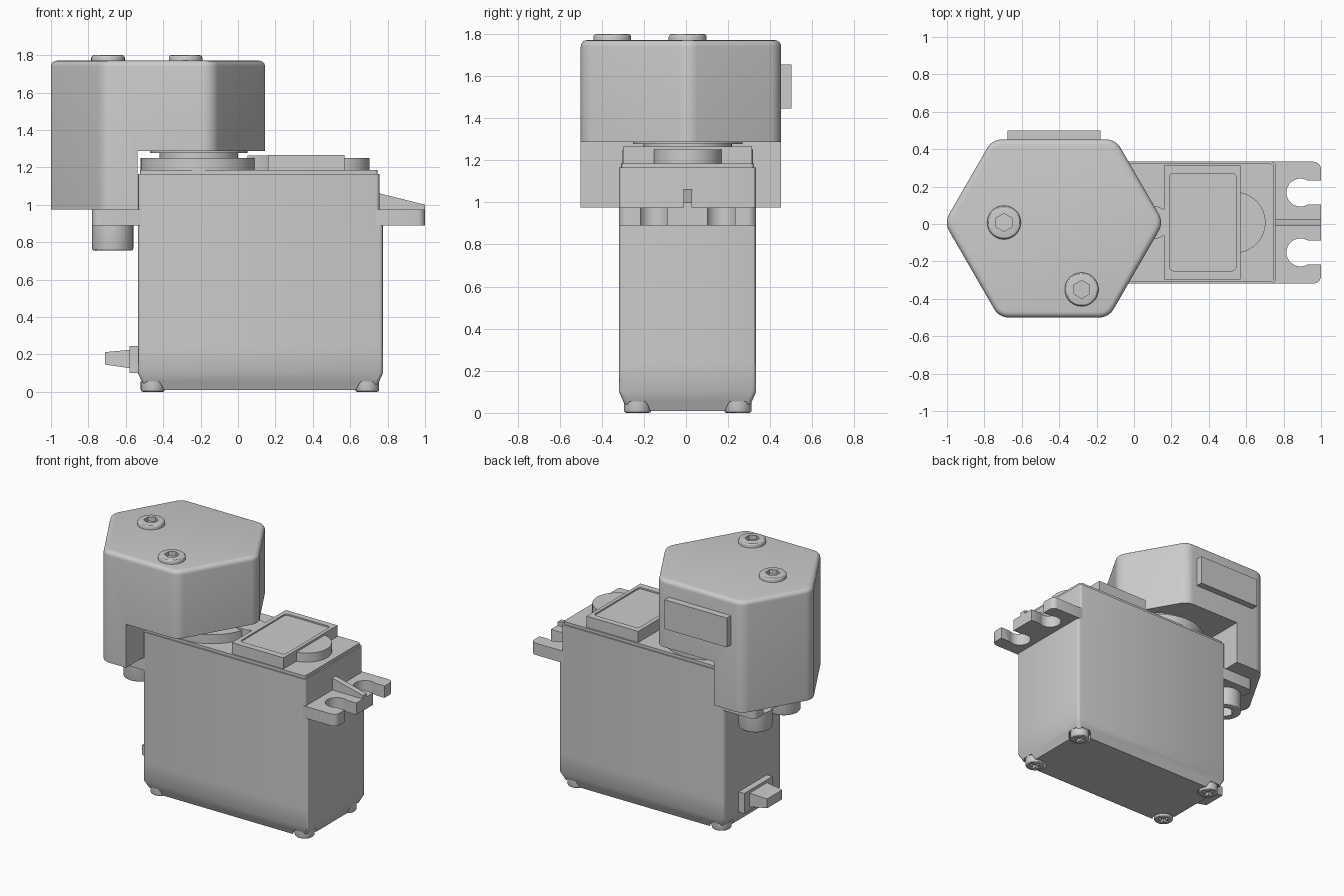
import bpy, bmesh, math
from mathutils import Vector

if "Cube" in bpy.data.objects:
    bpy.data.objects.remove(bpy.data.objects["Cube"])

CY = 0.008            # servo centre line in y
MX = 0.11             # servo centre line in x
Y0, Y1 = -0.318, 0.333


def loft(name, rings, top=0, bottom=0, segs=3):
    """Skin a stack of equal-length rings; optionally round the end rims."""
    bm = bmesh.new()
    vs = [[bm.verts.new(p) for p in r] for r in rings]
    n = len(vs[0])
    for a, b in zip(vs, vs[1:]):
        for i in range(n):
            j = (i + 1) % n
            bm.faces.new((a[i], a[j], b[j], b[i]))
    caps = bm.faces.new(vs[0][::-1]), bm.faces.new(vs[-1])
    bmesh.ops.recalc_face_normals(bm, faces=bm.faces[:])
    for cap, width in zip(caps, (bottom, top)):
        if width:
            bmesh.ops.bevel(bm, geom=list(cap.edges), offset=width, segments=segs,
                            profile=0.5, affect='EDGES', clamp_overlap=False)
    me = bpy.data.meshes.new(name)
    bm.to_mesh(me)
    bm.free()
    ob = bpy.data.objects.new(name, me)
    bpy.context.collection.objects.link(ob)
    return ob


def prism(name, pts, z0, z1, **kw):
    return loft(name, [[(x, y, z) for x, y in pts] for z in (z0, z1)], **kw)


def rect(x0, x1, y0, y1):
    return [(x0, y0), (x1, y0), (x1, y1), (x0, y1)]


def rounded(pts, r, n=5):
    """Fillet every corner of a convex counter-clockwise outline."""
    out = []
    for i, p in enumerate(pts):
        p = Vector(p)
        a = (Vector(pts[i - 1]) - p).normalized()
        b = (Vector(pts[(i + 1) % len(pts)]) - p).normalized()
        half = a.angle(b) / 2
        c = p + (a + b).normalized() * r / math.sin(half)
        s = p + a * r / math.tan(half) - c
        e = p + b * r / math.tan(half) - c
        t0, dt = math.atan2(s.y, s.x), s.angle(e)
        out += [(c.x + r * math.cos(t0 + dt * k / n),
                 c.y + r * math.sin(t0 + dt * k / n)) for k in range(n + 1)]
    return out


def circle(x, y, r, n=48):
    return [(x + r * math.cos(2 * math.pi * i / n),
             y + r * math.sin(2 * math.pi * i / n)) for i in range(n)]


def cut(ob, *cutters):
    for c in cutters:
        c.hide_render = True
        m = ob.modifiers.new("cut", 'BOOLEAN')
        m.object, m.operation, m.solver = c, 'DIFFERENCE', 'EXACT'
        bpy.context.view_layer.objects.active = ob
        bpy.ops.object.modifier_apply(modifier=m.name)
        bpy.data.objects.remove(c)


def block(x0, x1, y0, y1, z0, z1):
    return prism("cutter", rect(x0, x1, y0, y1), z0, z1)


# servo case: bottom cover with chamfer, middle, upper gear case
def case_ring(inset, z, x1=0.775):
    return [(x, y, z) for x, y in
            rounded(rect(-0.535 + inset, x1 - inset, Y0 + inset, Y1 - inset), 0.02, 3)]


bottom = loft("case_bottom", [case_ring(0.04, 0.01), case_ring(0, 0.1), case_ring(0, 0.235)])
loft("case_middle", [case_ring(0, 0.235), case_ring(0, 0.89)])
loft("case_upper", [case_ring(0, 0.89, 0.757), case_ring(0, 1.165, 0.757)])
loft("case_lid", [case_ring(0.01, 1.165, 0.757), case_ring(0.01, 1.185, 0.757)])

# corner screws under the case, in open pockets
for sx in (-0.455, 0.69):
    for sy in (-0.23, 0.246):
        ox, oy = math.copysign(0.2, sx), math.copysign(0.2, sy)
        cut(bottom, prism("cutter", circle(sx, sy, 0.075), -0.05, 0.055))
        s = prism("case_screw", circle(sx, sy, 0.065, 32), 0, 0.056, bottom=0.012)
        cut(s, block(sx - 0.04, sx + 0.04, sy - 0.01, sy + 0.01, -0.02, 0.025),
            block(sx - 0.01, sx + 0.01, sy - 0.04, sy + 0.04, -0.02, 0.025))

# raised gear covers on the lid
prism("output_boss", circle(-0.21, CY, 0.31, 64), 1.18, 1.25)
cover = prism("gear_cover", rect(0.16, 0.57, -0.298, 0.313), 1.18, 1.265)
cut(cover, prism("cutter", rounded(rect(0.19, 0.545, -0.25, 0.27), 0.02), 1.255, 1.3))
prism("cover_bridge", [(0.05, -0.08), (0.12, -0.08), (0.165, -0.06),
                       (0.165, 0.076), (0.12, 0.096), (0.05, 0.096)], 1.18, 1.262)
prism("gear_bump", circle(0.54, CY, 0.163, 48), 1.18, 1.25)

# output shaft and horn disc
prism("output_shaft", circle(-0.21, CY, 0.21), 1.24, 1.282)
prism("horn_disc", circle(-0.21, CY, 0.26, 64), 1.277, 1.292)

# mounting ears with keyhole slots, one on each end
for side, name in ((1, "ear_right"), (-1, "ear_left")):
    def mx(a, b):
        return sorted((MX + side * (a - MX), MX + side * (b - MX)))
    ear = prism(name, rounded(rect(*mx(0.70, 1.0), Y0, Y1), 0.04), 0.89, 0.975)
    for hy in (CY - 0.16, CY + 0.16):
        cut(ear, prism("cutter", circle(mx(0.89, 0.89)[0], hy, 0.075, 32), 0.8, 1.1),
            block(*mx(0.89, 1.1), hy - 0.065, hy + 0.065, 0.8, 1.1))

# triangular rib on the free ear
loft("ear_rib", [[(0.74, y, 0.97), (1.0, y, 0.97), (1.0, y, 1.0), (0.74, y, 1.065)]
                 for y in (CY - 0.02, CY + 0.02)])

# socket screws below the clamped ear
for hy in (CY - 0.16, CY + 0.16):
    s = prism("ear_screw", circle(-0.67, hy, 0.11), 0.755, 0.89, bottom=0.01)
    cut(s, prism("cutter", circle(-0.67, hy, 0.06, 6), 0.7, 0.82))
    prism("ear_screw_shank", circle(-0.67, hy, 0.06, 24), 0.88, 1.0)

# cable strain relief
prism("cable_plate", rect(-0.58, -0.53, CY - 0.16, CY + 0.16), 0.1, 0.245)
loft("cable_sleeve", [[(x, CY - w, a), (x, CY + w, a), (x, CY + w, b), (x, CY - w, b)]
                      for x, w, a, b in ((-0.57, 0.1, 0.125, 0.225), (-0.71, 0.085, 0.145, 0.212))])

# hexagonal housing: regular hexagon with the back side set in
HX, A = -0.428, 0.508
R = A / math.cos(math.pi / 6)
bx, by = R - 0.444 / math.sqrt(3), 0.444
outline = [(HX - R, CY), (HX - R / 2, CY - A), (HX + R / 2, CY - A),
           (HX + R, CY), (HX + bx, CY + by), (HX - bx, CY + by)]
hexa = prism("hex_housing", rounded(outline, 0.09, 8), 0.975, 1.77, top=0.03, segs=4)
cut(hexa, block(-0.538, 0.5, -0.8, 0.8, 0.8, 1.286))

# pad on the back of the housing
prism("back_pad", rect(-0.675, -0.18, 0.44, 0.5), 1.445, 1.655)

# socket screws on top of the housing
for sx, sy in ((-0.695, CY), (-0.28, -0.35)):
    s = prism("top_screw", circle(sx, sy, 0.09), 1.74, 1.8, top=0.015)
    cut(s, prism("cutter", [(sx + (q - sy), sy + (p - sx)) for p, q in circle(sx, sy, 0.048, 6)][::-1],
                 1.76, 1.85))

# smooth round surfaces, keep edges crisp
for ob in bpy.data.objects:
    bpy.ops.object.select_all(action='DESELECT')
    ob.select_set(True)
    bpy.context.view_layer.objects.active = ob
    bpy.ops.object.shade_smooth_by_angle(angle=math.radians(30))
